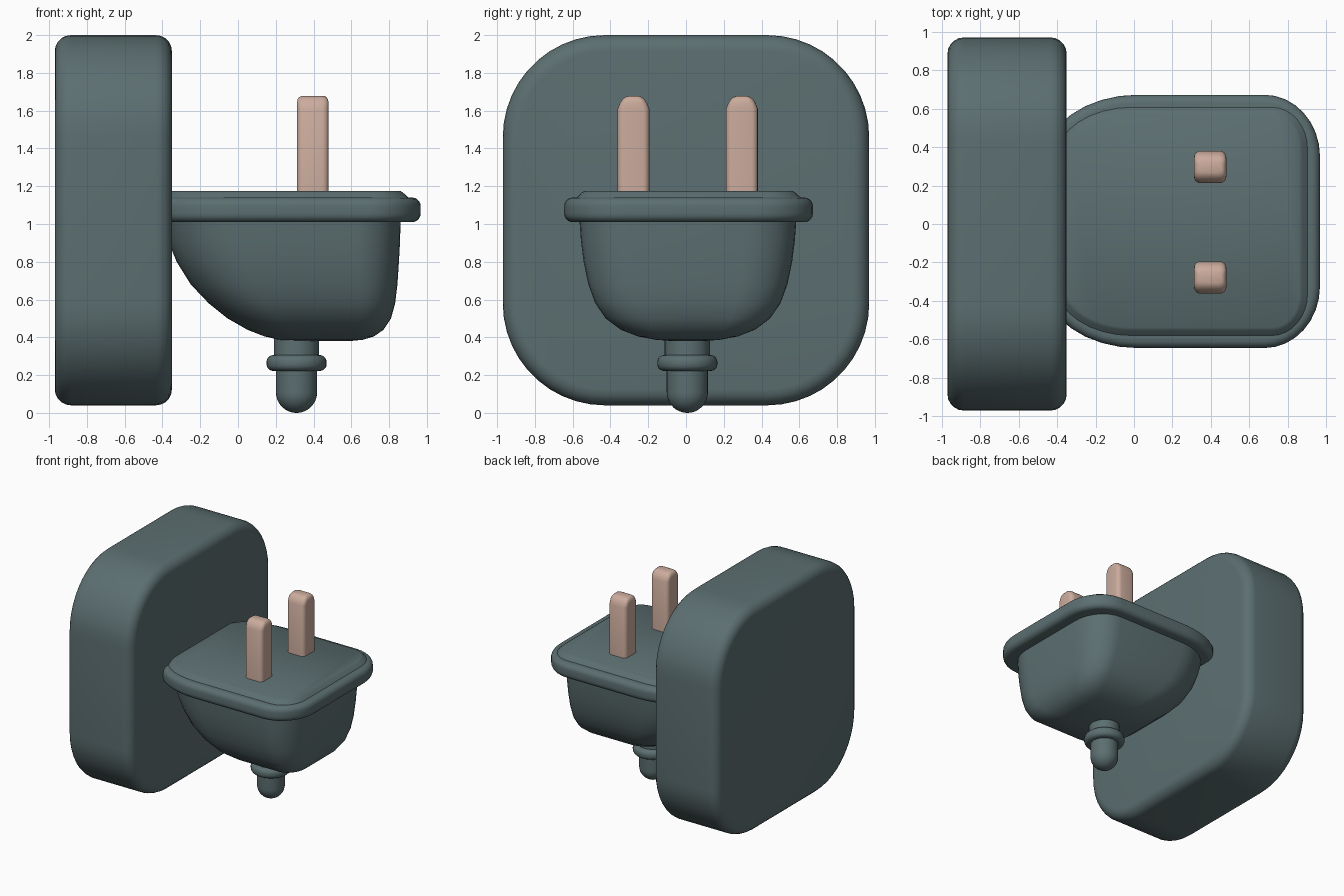
import bpy, bmesh, math

if "Cube" in bpy.data.objects:
    bpy.data.objects.remove(bpy.data.objects["Cube"])


def material(name, rgb):
    m = bpy.data.materials.new(name)
    m.diffuse_color = (*rgb, 1)
    m.use_nodes = True
    m.node_tree.nodes["Principled BSDF"].inputs["Base Color"].default_value = m.diffuse_color
    return m


SLATE = material("slate green", (0.107, 0.158, 0.164))
PINK = material("dusty pink", (0.60, 0.41, 0.335))


def rounded(a0, a1, b0, b1, r_low, r_high, n=9):
    """Rounded rectangle; r_low / r_high are (a, b) corner radii at the a0 / a1 ends."""
    pts = []
    for sa, sb, start in ((1, 1, 0), (-1, 1, 90), (-1, -1, 180), (1, -1, 270)):
        ra, rb = r_high if sa > 0 else r_low
        ca = a1 - ra if sa > 0 else a0 + ra
        cb = b1 - rb if sb > 0 else b0 + rb
        for i in range(n):
            t = math.radians(start + 90 * i / (n - 1))
            pts.append((ca + ra * math.cos(t), cb + rb * math.sin(t)))
    return pts


def loft(name, rings, mat, angle=40):
    """Skin a stack of 3D rings and cap both ends."""
    bm = bmesh.new()
    loops = [[bm.verts.new(p) for p in ring] for ring in rings]
    for lo, hi in zip(loops, loops[1:]):
        for i in range(len(lo)):
            j = (i + 1) % len(lo)
            bm.faces.new((lo[i], lo[j], hi[j], hi[i]))
    bm.faces.new(loops[0][::-1])
    bm.faces.new(loops[-1])
    bmesh.ops.recalc_face_normals(bm, faces=bm.faces)
    me = bpy.data.meshes.new(name)
    bm.to_mesh(me)
    bm.free()
    me.materials.append(mat)
    ob = bpy.data.objects.new(name, me)
    bpy.context.collection.objects.link(ob)
    bpy.ops.object.select_all(action='DESELECT')
    ob.select_set(True)
    bpy.context.view_layer.objects.active = ob
    bpy.ops.object.shade_smooth_by_angle(angle=math.radians(angle))
    return ob


def edge_profile(h0, h1, r, n=6):
    """(height, inset) pairs for a slab whose two edges are rounded by r."""
    arc = [math.radians(90 * i / (n - 1)) for i in range(n)]
    low = [(h0 + r * (1 - math.cos(t)), r * (1 - math.sin(t))) for t in arc]
    return low + [(h0 + h1 - h, d) for h, d in reversed(low)]


# Wall plate: rounded square standing upright
rings = []
for x, d in edge_profile(-0.97, -0.35, 0.085):
    r = (0.54 - d, 0.54 - d)
    rings.append([(x, y, z) for y, z in
                  rounded(-0.97 + d, 0.97 - d, 0.04 + d, 2.0 - d, r, r, 12)])
loft("wall_plate", rings, SLATE)

# Shelf rim
rings = []
for z, d in edge_profile(1.01, 1.14, 0.045):
    rings.append([(x, y, z) for x, y in
                  rounded(-0.47 + d, 0.967 - d, -0.645 + d, 0.672 - d,
                          (0.49 - d, 0.35 - d), (0.29 - d, 0.32 - d))])
loft("shelf_rim", rings, SLATE)

# Raised shelf top with sloping edge
rings = []
for z, d in ((1.12, 0.065), (1.14, 0.065), (1.165, 0.092), (1.175, 0.107)):
    rings.append([(x, y, z) for x, y in
                  rounded(-0.47 + d, 0.967 - d, -0.645 + d, 0.672 - d,
                          (0.46 - d, 0.33 - d), (0.25 - d, 0.28 - d))])
loft("shelf_top", rings, SLATE)

# Bowl-shaped bracket under the shelf: height, left, right, half width
rings = []
for z, x0, x1, w in ((0.381, 0.28, 0.60, 0.09), (0.387, 0.22, 0.66, 0.17),
                     (0.405, 0.14, 0.72, 0.265), (0.44, 0.05, 0.77, 0.355),
                     (0.50, -0.055, 0.81, 0.435), (0.58, -0.155, 0.832, 0.49),
                     (0.68, -0.25, 0.844, 0.527), (0.80, -0.325, 0.852, 0.552),
                     (0.91, -0.37, 0.858, 0.566), (1.03, -0.40, 0.861, 0.575)):
    rx, ry = (x1 - x0) / 2, w
    rings.append([(x, y, z) for x, y in
                  rounded(x0, x1, 0.01 - w, 0.01 + w,
                          (0.62 * rx, 0.62 * ry), (0.38 * rx, 0.48 * ry))])
loft("bracket_bowl", rings, SLATE, 50)


def turned(name, profile, cx, cy):
    """Lathe a (radius, height) profile about a vertical axis."""
    n = 32
    loft(name, [[(cx + r * math.cos(math.tau * i / n),
                  cy + r * math.sin(math.tau * i / n), z) for i in range(n)]
                for r, z in profile], SLATE)


# Finial: neck, collar and round-ended tip
turned("finial_neck", [(0.12, 0.27), (0.12, 0.42)], 0.31, 0.007)
turned("finial_collar", [(0.159 - d, z) for z, d in edge_profile(0.222, 0.306, 0.036)],
       0.31, 0.007)
dome = [math.radians(3 + 87 * i / 9) for i in range(10)]
turned("finial_tip", [(0.109 * math.sin(t), 0.109 * (1 - math.cos(t))) for t in dome]
       + [(0.109, 0.26)], 0.31, 0.007)

# Two upright pegs with rounded tops
for name, cy in (("front_peg", -0.278), ("back_peg", 0.296)):
    rings = []
    for z, dx, dy in ((1.15, 0, 0), (1.61, 0, 0), (1.64, 0, 0.012),
                      (1.66, 0.004, 0.025), (1.672, 0.012, 0.04), (1.678, 0.024, 0.055)):
        r = (0.034 - dx / 2, 0.034 - dy / 4)
        rings.append([(x, y, z) for x, y in
                      rounded(0.312 + dx, 0.48 - dx, cy - 0.084 + dy, cy + 0.084 - dy,
                              r, r, 5)])
    loft(name, rings, PINK)
